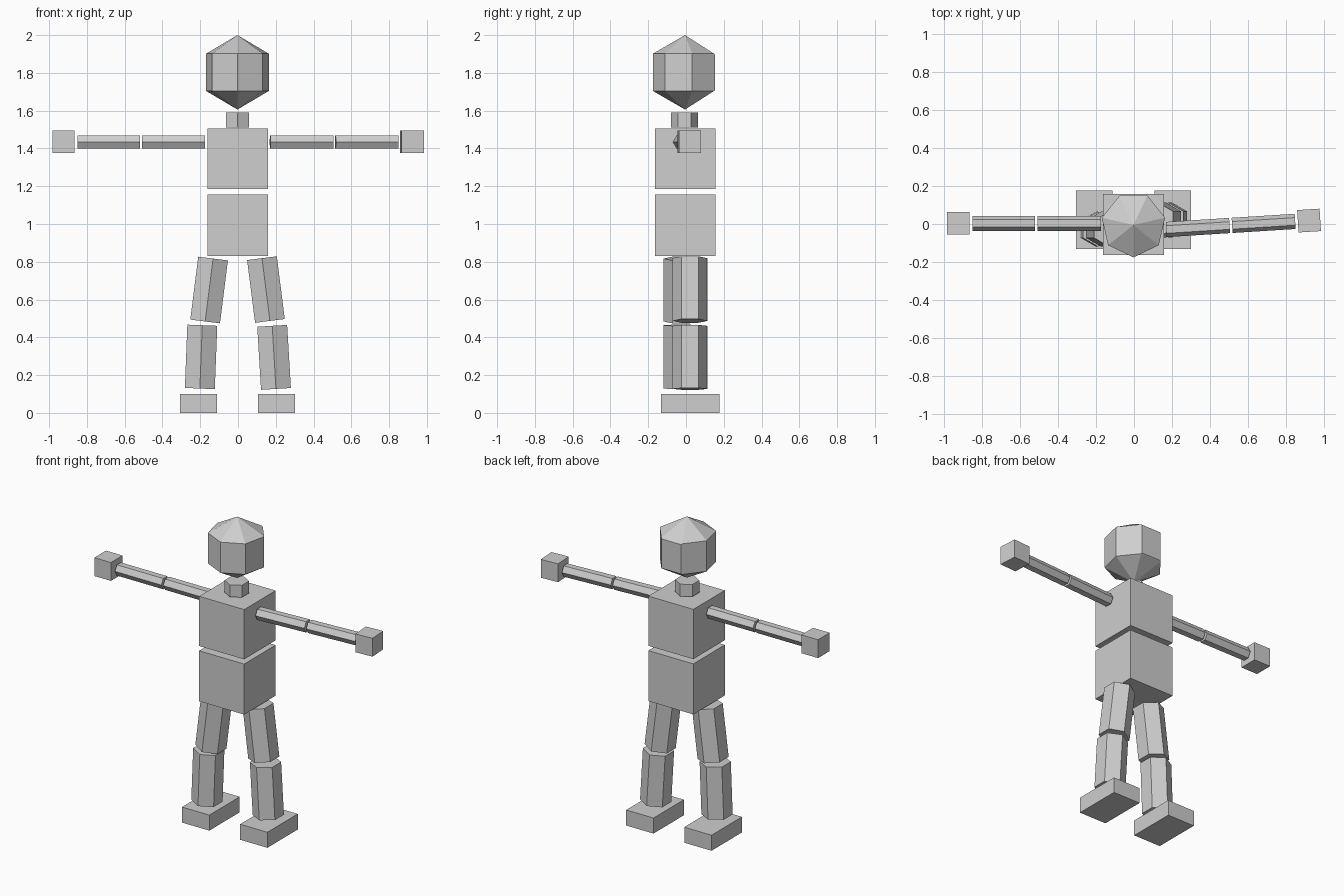
import bpy, bmesh, math
from mathutils import Vector, Matrix

if "Cube" in bpy.data.objects:
    bpy.data.objects.remove(bpy.data.objects["Cube"])

grey = bpy.data.materials.new("light_grey")
grey.diffuse_color = (0.62, 0.62, 0.62, 1)
grey.use_nodes = True
grey.node_tree.nodes["Principled BSDF"].inputs["Base Color"].default_value = grey.diffuse_color


def finish(name, bm):
    mesh = bpy.data.meshes.new(name)
    bm.to_mesh(mesh)
    bm.free()
    mesh.materials.append(grey)
    ob = bpy.data.objects.new(name, mesh)
    bpy.context.collection.objects.link(ob)
    return ob


def box(name, center, size, turn=0):
    bm = bmesh.new()
    m = (Matrix.Translation(center) @ Matrix.Rotation(turn, 4, 'Z')
         @ Matrix.Diagonal((*size, 1)))
    bmesh.ops.create_cube(bm, size=1, matrix=m)
    return finish(name, bm)


def hex_prism(name, start, end, radius):
    """Six-sided limb between two points, with one corner edge facing the front."""
    a, b = Vector(start), Vector(end)
    axis = (b - a).normalized()
    front = Vector((0, -1, 0))
    front = (front - axis * front.dot(axis)).normalized()
    side = axis.cross(front)
    bm = bmesh.new()
    rings = []
    for p in (a, b):
        rings.append([bm.verts.new(p + radius * (front * math.cos(i * math.pi / 3)
                                                 + side * math.sin(i * math.pi / 3)))
                      for i in range(6)])
    for i in range(6):
        j = (i + 1) % 6
        bm.faces.new((rings[0][i], rings[0][j], rings[1][j], rings[1][i]))
    bm.faces.new(rings[0][::-1])
    bm.faces.new(rings[1])
    bmesh.ops.recalc_face_normals(bm, faces=bm.faces)
    return finish(name, bm)


# Head: seven-sided faceted ball with a thin raised face panel on the +y side
bm = bmesh.new()
bmesh.ops.create_uvsphere(
    bm, u_segments=7, v_segments=3, radius=0.197,
    matrix=Matrix.Translation((-0.003, -0.005, 1.803)) @ Matrix.Rotation(-math.pi / 2, 4, 'Z'))
bm.normal_update()
# make sure one corner points to -y, so a flat facet faces +y
low = min(bm.verts, key=lambda v: v.co.y).co
turn = -math.pi / 2 - math.atan2(low.y + 0.005, low.x + 0.003)
bmesh.ops.rotate(bm, verts=bm.verts, cent=(-0.003, -0.005, 0),
                 matrix=Matrix.Rotation(turn, 3, 'Z'))
bm.normal_update()
panel = max(bm.faces, key=lambda f: f.normal.y)
bmesh.ops.inset_individual(bm, faces=[panel], thickness=0.006, depth=0.005)
finish("head", bm)

# Neck and torso
hex_prism("neck", (-0.003, -0.008, 1.512), (-0.003, -0.008, 1.59), 0.071)
box("chest", (-0.002, -0.003, 1.346), (0.32, 0.32, 0.32))
box("pelvis", (-0.002, -0.003, 0.993), (0.32, 0.32, 0.325))

# Arms: the left one is straight, the right one swings slightly to +y
arm_z = 1.434
hex_prism("left_upper_arm", (-0.174, 0.003, arm_z), (-0.507, 0.003, arm_z), 0.04)
hex_prism("left_forearm", (-0.52, 0.003, arm_z), (-0.85, 0.003, arm_z), 0.04)
box("left_hand", (-0.924, 0.003, 1.435), (0.118, 0.118, 0.118))

swing = math.radians(3.6)


def arm_point(x):
    return (x, -0.029 + (x - 0.17) * math.tan(swing), arm_z)


hex_prism("right_upper_arm", arm_point(0.17), arm_point(0.503), 0.04)
hex_prism("right_forearm", arm_point(0.516), arm_point(0.848), 0.04)
box("right_hand", (0.921, 0.018, 1.435), (0.118, 0.118, 0.118), swing)

# Legs: splayed thighs and shins, one set slightly ahead of the other
for side, y, thigh, shin, foot_x in (
        ("left", -0.027, (-0.132, 0.817, -0.174, 0.484), (-0.189, 0.464, -0.202, 0.129), -0.209),
        ("right", 0.021, (0.127, 0.819, 0.169, 0.487), (0.181, 0.461, 0.201, 0.127), 0.204)):
    for part, (x0, z0, x1, z1) in (("thigh", thigh), ("shin", shin)):
        hex_prism(f"{side}_{part}", (x0, y, z0), (x1, y, z1), 0.0915)
    box(f"{side}_foot", (foot_x, 0.023, 0.05), (0.194, 0.309, 0.1))
